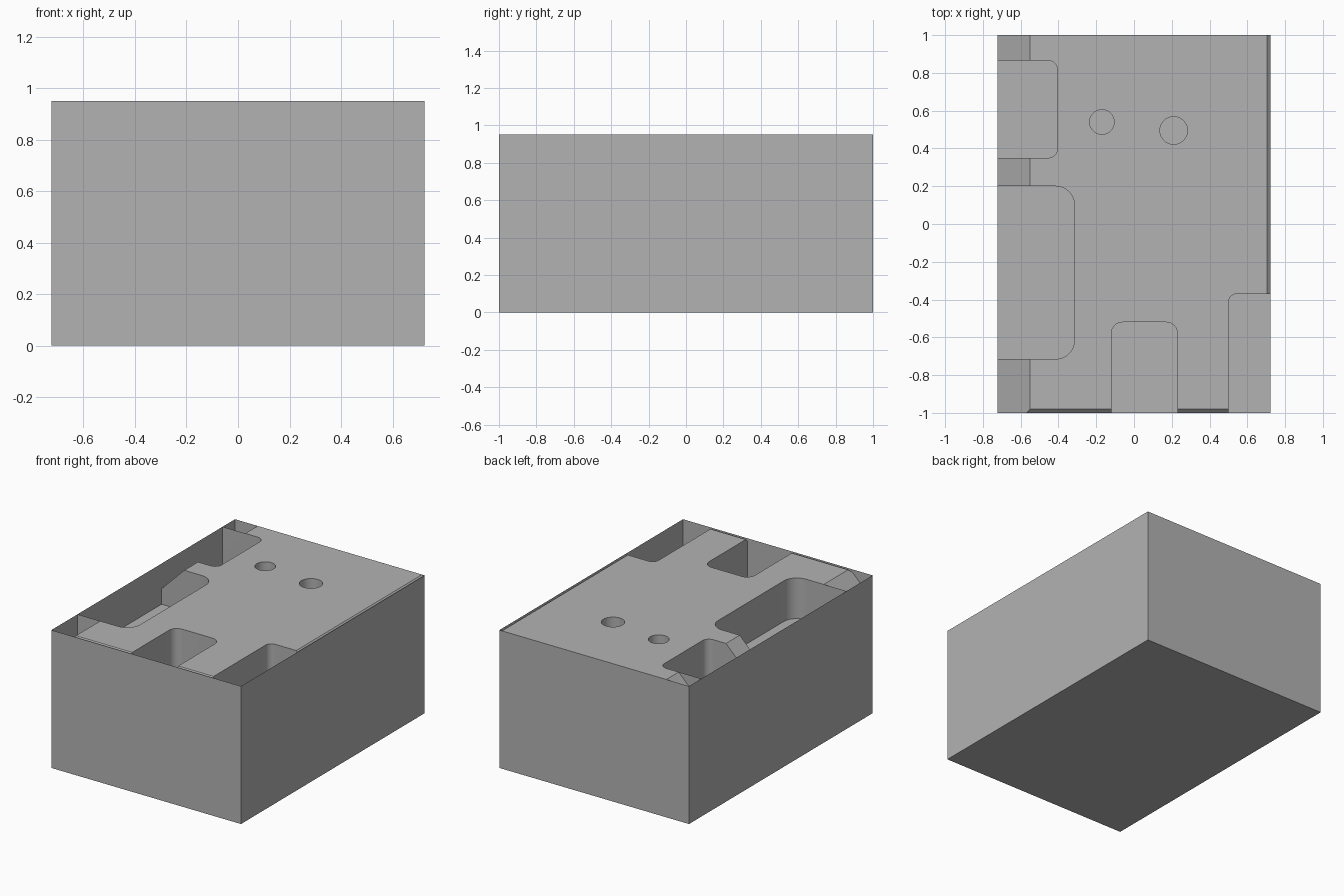
import bpy, bmesh, math
from mathutils import Vector

cube = bpy.data.objects.get("Cube")
if cube:
    bpy.data.objects.remove(cube, do_unlink=True)

HX, HY, TOP = 0.723, 1.0, 0.95
FLOOR = 0.67            # pocket floor height
BEVEL = 0.02            # small edge chamfer
SLOPE_X = -0.55         # where the wide chamfer starts
DROP = SLOPE_X + HX     # drop of the wide chamfer

grey = bpy.data.materials.new("plain grey")
grey.use_nodes = True
colour = (0.45, 0.45, 0.45, 1)
grey.diffuse_color = colour
grey.node_tree.nodes["Principled BSDF"].inputs["Base Color"].default_value = colour


def add_object(name, bm):
    mesh = bpy.data.meshes.new(name)
    bm.to_mesh(mesh)
    bm.free()
    mesh.materials.append(grey)
    obj = bpy.data.objects.new(name, mesh)
    bpy.context.collection.objects.link(obj)
    return obj


def prism(name, outline, direction):
    """Extrude a closed outline along a direction."""
    bm = bmesh.new()
    face = bm.faces.new([bm.verts.new(p) for p in outline])
    grown = bmesh.ops.extrude_face_region(bm, geom=[face])["geom"]
    moved = [g for g in grown if isinstance(g, bmesh.types.BMVert)]
    bmesh.ops.translate(bm, vec=Vector(direction), verts=moved)
    bmesh.ops.recalc_face_normals(bm, faces=bm.faces)
    return add_object(name, bm)


def rounded(x0, x1, y0, y1, r, steps=8):
    """Rounded rectangle at floor height."""
    corners = [(x1 - r, y1 - r), (x0 + r, y1 - r), (x0 + r, y0 + r), (x1 - r, y0 + r)]
    points = []
    for i, (cx, cy) in enumerate(corners):
        for s in range(steps + 1):
            a = math.pi / 2 * (i + s / steps)
            points.append((cx + r * math.cos(a), cy + r * math.sin(a), FLOOR))
    return points


def circle(cx, cy, r, n=40):
    return [(cx + r * math.cos(math.tau * i / n), cy + r * math.sin(math.tau * i / n), FLOOR)
            for i in range(n)]


# Main block, with the wide and the small side chamfers in its profile
profile = [(-HX, 0), (HX, 0), (HX, TOP - BEVEL), (HX - BEVEL, TOP),
           (SLOPE_X, TOP), (-HX, TOP - DROP)]
block = prism("main_block", [(x, -HY, z) for x, z in profile], (0, 2 * HY, 0))

# Cutters: front chamfer, four open pockets, two holes
OUT = 0.3
up = (0, 0, 0.6)
cutters = [
    prism("front_chamfer_cutter",
          [(-1, -HY - 0.1, TOP - BEVEL - 0.1), (-1, -HY + BEVEL + 0.1, TOP + 0.1),
           (-1, -HY - 0.1, TOP + 0.1)], (2, 0, 0)),
    prism("large_side_pocket_cutter", rounded(-HX - OUT, -0.315, -0.715, 0.2, 0.1), up),
    prism("small_side_pocket_cutter", rounded(-HX - OUT, -0.405, 0.35, 0.865, 0.05), up),
    prism("front_pocket_cutter", rounded(-0.12, 0.23, -HY - OUT, -0.52, 0.06), up),
    prism("corner_pocket_cutter", rounded(0.5, HX + OUT, -HY - OUT, -0.37, 0.045), up),
    prism("left_hole_cutter", circle(0.21, 0.495, 0.073), up),
    prism("right_hole_cutter", circle(-0.17, 0.54, 0.065), up),
]
for cutter in cutters:
    mod = block.modifiers.new(cutter.name, "BOOLEAN")
    mod.operation = "DIFFERENCE"
    mod.solver = "EXACT"
    mod.object = cutter
    cutter.hide_render = True

# Bake the cuts and drop the sides that the outer walls cover
evaluated = block.evaluated_get(bpy.context.evaluated_depsgraph_get())
bm = bmesh.new()
bm.from_mesh(evaluated.to_mesh())
evaluated.to_mesh_clear()
covered = []
for f in bm.faces:
    c, n = f.calc_center_median(), f.normal
    if (abs(abs(c.x) - HX) < 1e-4 and abs(n.x) > 0.99) or \
       (abs(abs(c.y) - HY) < 1e-4 and abs(n.y) > 0.99) or c.z < 1e-4:
        covered.append(f)
bmesh.ops.delete(bm, geom=covered, context="FACES")
block.modifiers.clear()
bm.to_mesh(block.data)
bm.free()
for cutter in cutters:
    bpy.data.objects.remove(cutter, do_unlink=True)

# Paper-thin outer walls and base, open at the top
bm = bmesh.new()
bmesh.ops.create_cube(bm, size=1)
for v in bm.verts:
    v.co = Vector((v.co.x * 2 * HX, v.co.y * 2 * HY, (v.co.z + 0.5) * TOP))
bmesh.ops.delete(bm, geom=[f for f in bm.faces if f.normal.z > 0.9], context="FACES_ONLY")
add_object("outer_walls", bm)

# Thin webs closing the ends of the wide chamfer beside the pockets
for name, y in (("front_web", -0.715), ("back_web", 0.865)):
    bm = bmesh.new()
    bm.faces.new([bm.verts.new(p) for p in
                  ((-HX, y, TOP - DROP), (SLOPE_X, y, TOP), (-HX, y, TOP))])
    add_object(name, bm)

# Smooth the rounded pocket corners and holes only
bpy.ops.object.select_all(action="DESELECT")
block.select_set(True)
bpy.context.view_layer.objects.active = block
bpy.ops.object.shade_smooth_by_angle(angle=math.radians(30))
